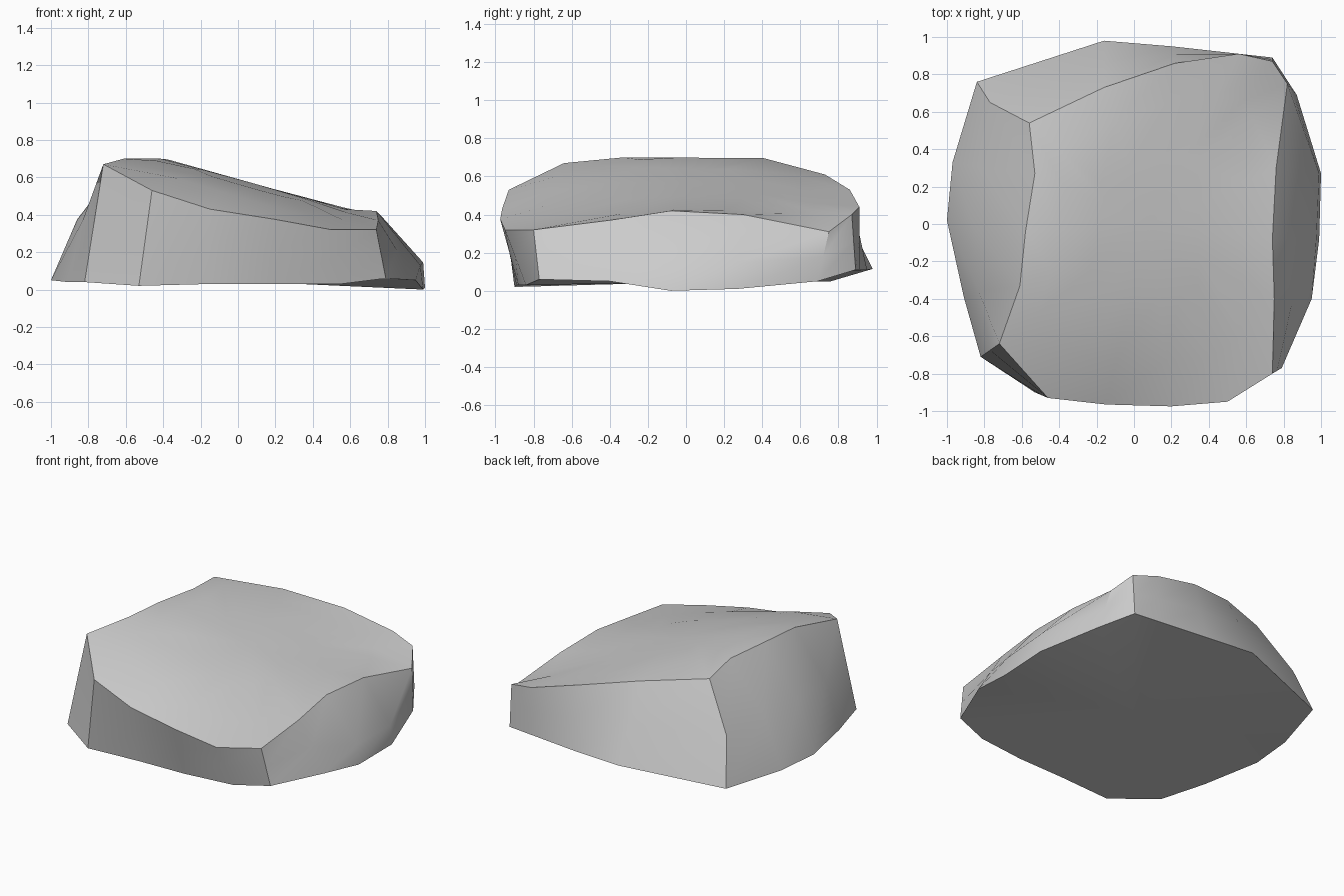
import bpy, bmesh
from mathutils import Vector

if "Cube" in bpy.data.objects:
    bpy.data.objects.remove(bpy.data.objects["Cube"])

# Outline of the sloping top, counter-clockwise from the front left corner
top = [Vector(p) for p in (
    (-.72, -.64, .67), (-.46, -.93, .53), (-.15, -.965, .43), (.20, -.975, .375),
    (.50, -.95, .32), (.74, -.80, .32), (.75, -.40, .37), (.74, -.08, .42),
    (.76, .30, .40), (.82, .75, .31), (.74, .87, .40), (.56, .91, .44),
    (.22, .86, .53), (-.16, .73, .61), (-.56, .54, .66), (-.53, .27, .69),
    (-.58, -.04, .70), (-.61, -.33, .70))]

# Matching outline of the base
base = [Vector(p) for p in (
    (-.82, -.71, .04), (-.53, -.90, .02), (-.15, -.89, .03), (.20, -.88, .03),
    (.55, -.84, .03), (.79, -.77, .06), (.95, -.40, .05), (.99, -.08, 0),
    (1.0, .27, .01), (.87, .69, .05), (.74, .89, .11), (.56, .91, .11),
    (.20, .95, .11), (-.16, .98, .115), (-.84, .76, .05), (-.97, .33, .05),
    (-1.0, .02, .05), (-.91, -.39, .04))]

# Middle ring: halfway, bulged on the left side, low ledge on the right
mid = [(t + b) / 2 for t, b in zip(top, base)]
for i in (14, 15, 16, 17):
    mid[i].x -= .07
mid[7] = Vector((.975, -.08, .13))
mid[8] = Vector((.99, .27, .145))


def crown(x, y):
    """Height of the sloping, front-rounded upper surface."""
    return min(.70, .535 - .28 * (x - .2)) - (.18 if y < 0 else .02) * y * y


# Inner rings that dome the top
centre = Vector((.08, 0, 0))
inner = []
for s in (.75, .4):
    ring = []
    for t in top:
        p = centre.lerp(t, s)
        ring.append(Vector((p.x, p.y, crown(p.x, p.y))))
    inner.append(ring)

bm = bmesh.new()
rings = [[bm.verts.new(p) for p in ring] for ring in (base, mid, top, *inner)]
n = len(top)
for low, high in zip(rings, rings[1:]):
    for i in range(n):
        j = (i + 1) % n
        bm.faces.new((low[i], low[j], high[j], high[i]))

# Top and underside caps
peak = bm.verts.new((centre.x, centre.y, crown(centre.x, 0)))
under = bm.verts.new((0, 0, .045))
for i in range(n):
    j = (i + 1) % n
    bm.faces.new((rings[-1][i], rings[-1][j], peak))
    bm.faces.new((rings[0][j], rings[0][i], under))
bmesh.ops.recalc_face_normals(bm, faces=bm.faces)

mesh = bpy.data.meshes.new("rock")
bm.to_mesh(mesh)
bm.free()
rock = bpy.data.objects.new("rock", mesh)
bpy.context.collection.objects.link(rock)
bpy.context.view_layer.objects.active = rock
rock.select_set(True)
bpy.ops.object.shade_smooth_by_angle(angle=.6)
